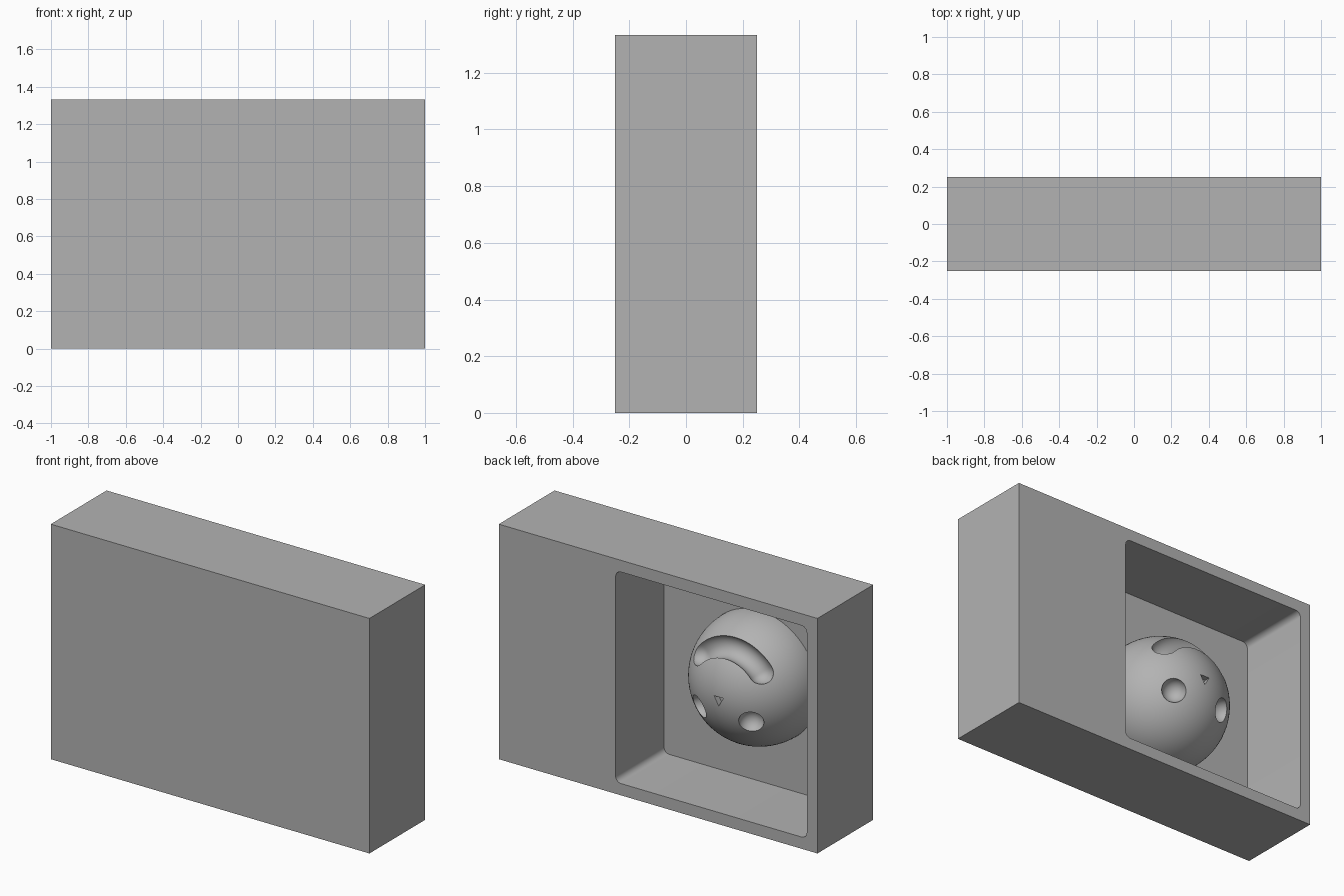
import bpy, bmesh
from math import sin, cos, pi, radians
from mathutils import Matrix, Vector

cube = bpy.data.objects.get("Cube")
if cube:
    bpy.data.objects.remove(cube, do_unlink=True)

WIDTH, DEPTH, HEIGHT = 2.0, 0.5, 4 / 3
WALL = 1 / 15                      # rim and floor thickness
POCKET = 1.2                       # side of the square pocket
DOME_R = 0.367
CENTRE = Vector((WALL - 1 + POCKET / 2, WALL - DEPTH / 2, HEIGHT / 2))

# Material
grey = bpy.data.materials.new("plain grey")
grey.use_nodes = True
grey.diffuse_color = (0.45, 0.45, 0.45, 1)
grey.node_tree.nodes["Principled BSDF"].inputs["Base Color"].default_value = grey.diffuse_color


def make_object(name, bm):
    bmesh.ops.recalc_face_normals(bm, faces=bm.faces)
    mesh = bpy.data.meshes.new(name)
    bm.to_mesh(mesh)
    bm.free()
    mesh.materials.append(grey)
    obj = bpy.data.objects.new(name, mesh)
    bpy.context.collection.objects.link(obj)
    return obj


def sphere(name, centre, radius, u, v):
    # Poles lie along y
    bm = bmesh.new()
    bmesh.ops.create_uvsphere(bm, u_segments=u, v_segments=v, radius=radius,
                              matrix=Matrix.Translation(centre) @ Matrix.Rotation(pi / 2, 4, 'X'))
    return make_object(name, bm)


def prism(name, outline, y0, y1):
    # Extrude an xz outline from y0 to y1
    bm = bmesh.new()
    face = bm.faces.new([bm.verts.new((x, y0, z)) for x, z in outline])
    ext = bmesh.ops.extrude_face_region(bm, geom=[face])["geom"]
    bmesh.ops.translate(bm, vec=(0, y1 - y0, 0),
                        verts=[e for e in ext if isinstance(e, bmesh.types.BMVert)])
    return make_object(name, bm)


def select_only(obj):
    bpy.ops.object.select_all(action='DESELECT')
    obj.select_set(True)
    bpy.context.view_layer.objects.active = obj


def carve(obj, cutter):
    mod = obj.modifiers.new("carve", 'BOOLEAN')
    mod.operation, mod.solver, mod.object = 'DIFFERENCE', 'EXACT', cutter
    select_only(obj)
    bpy.ops.object.modifier_apply(modifier=mod.name)
    bpy.data.objects.remove(cutter, do_unlink=True)


def arc_capsule(name, centre, major, minor, half_angle, sides=32):
    # Round-ended tube bent along an arc in the xz plane
    half = major * half_angle
    stations = [(-half - minor * cos(k * pi / 20), minor * sin(k * pi / 20)) for k in range(1, 11)]
    stations += [(half * (k / 20 - 1), minor) for k in range(1, 21)]
    stations += [(-s, r) for s, r in reversed(stations[:-1])]
    bm = bmesh.new()
    rings = []
    for s, r in stations:
        angle = s / major
        ring = []
        for j in range(sides):
            t = 2 * pi * j / sides
            reach = major + r * cos(t)
            ring.append(bm.verts.new(centre + Vector((reach * sin(angle), r * sin(t), reach * cos(angle)))))
        rings.append(ring)
    for a, b in zip(rings, rings[1:]):
        for j in range(sides):
            k = (j + 1) % sides
            bm.faces.new((a[j], a[k], b[k], b[j]))
    bm.faces.new(rings[0])
    bm.faces.new(rings[-1])
    return make_object(name, bm)


# Block with a round-cornered pocket open at the back
bm = bmesh.new()
bmesh.ops.create_cube(bm, size=1, matrix=Matrix.Translation((0, 0, HEIGHT / 2))
                      @ Matrix.Diagonal((WIDTH, DEPTH, HEIGHT, 1)))
block = make_object("block", bm)
corner, inset = 0.034, POCKET / 2 - 0.034
outline = []
for q, (sx, sz) in enumerate(((1, 1), (-1, 1), (-1, -1), (1, -1))):
    for k in range(9):
        a = (q + k / 8) * pi / 2
        outline.append((CENTRE.x + sx * inset + corner * cos(a),
                        CENTRE.z + sz * inset + corner * sin(a)))
carve(block, prism("pocket_cutter", outline, CENTRE.y, DEPTH))

# Half-sphere face on the pocket floor, sunk slightly into it
face = sphere("face_dome", CENTRE, DOME_R, 96, 48)
bm = bmesh.new()
bm.from_mesh(face.data)
cut = bmesh.ops.bisect_plane(bm, geom=bm.verts[:] + bm.edges[:] + bm.faces[:], dist=1e-5,
                             plane_co=CENTRE - Vector((0, 0.01, 0)), plane_no=(0, 1, 0), clear_inner=True)
bmesh.ops.holes_fill(bm, edges=[e for e in bm.edges if e.is_boundary])
bm.to_mesh(face.data)
bm.free()

# Eye dents
for side in (-1, 1):
    direction = Vector((side * 0.165, 0.311, -0.104)).normalized()
    carve(face, sphere("eye_cutter", CENTRE + direction * DOME_R, 0.066, 32, 16))

# Mouth groove arching over the face
carve(face, arc_capsule("mouth_cutter", CENTRE + Vector((0, 0.263, 0)), 0.257, 0.063, radians(49)))

# Triangular nose notch, point down
nose = [(CENTRE.x + 0.034 * cos(a), CENTRE.z + 0.034 * sin(a))
        for a in (radians(d) for d in (-90, 30, 150))]
carve(face, prism("nose_cutter", nose, CENTRE.y + DOME_R - 0.034, DEPTH))

# Smooth shading with sharp rims
for obj in (block, face):
    select_only(obj)
    bpy.ops.object.shade_smooth_by_angle(angle=radians(30))
